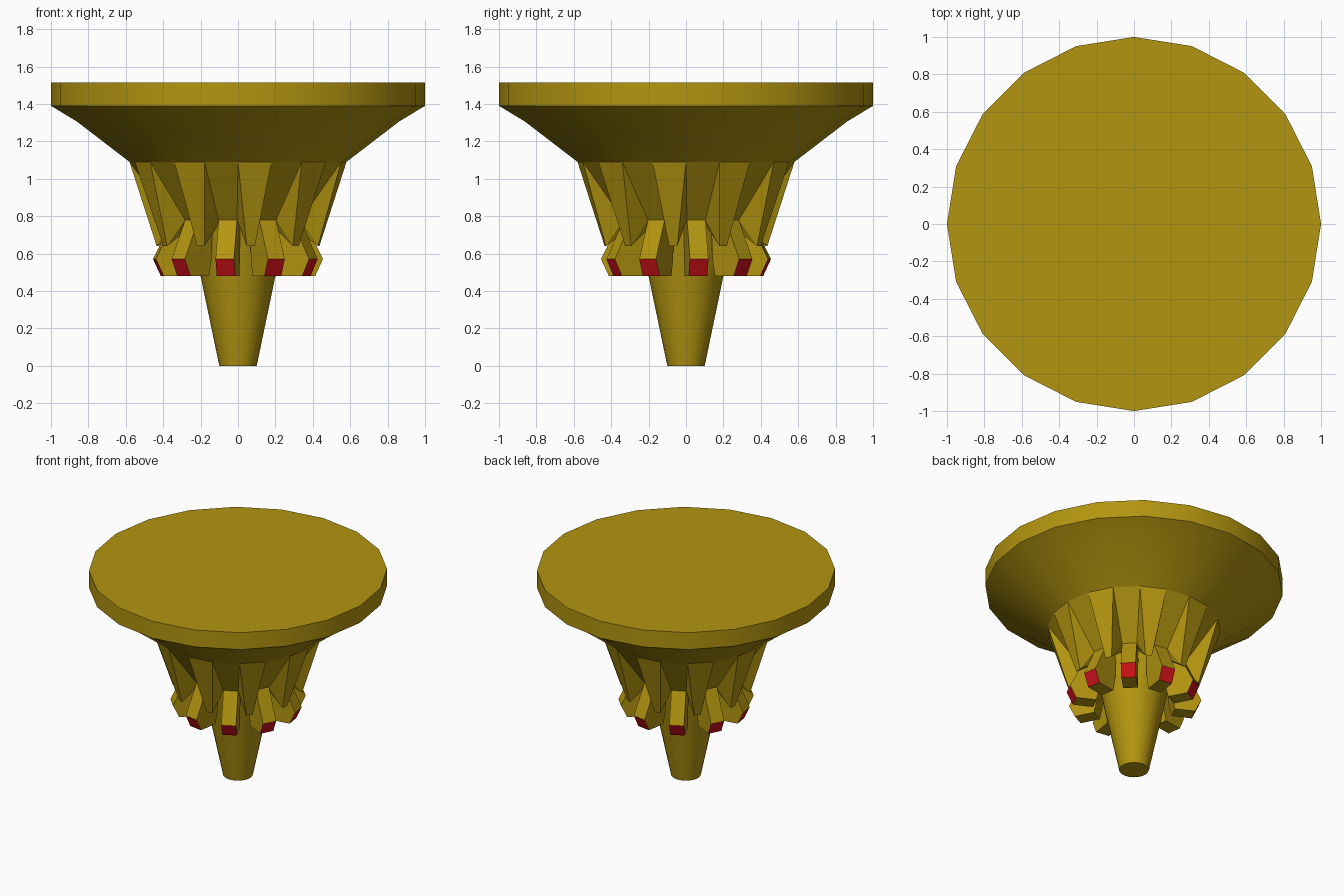
import bpy, bmesh
from math import sin, cos, radians
from mathutils import Vector

if "Cube" in bpy.data.objects:
    bpy.data.objects.remove(bpy.data.objects["Cube"])


def material(name, rgb):
    m = bpy.data.materials.new(name)
    m.diffuse_color = (*rgb, 1)
    m.use_nodes = True
    m.node_tree.nodes["Principled BSDF"].inputs["Base Color"].default_value = m.diffuse_color
    return m


GOLD = material("gold", (0.45, 0.30, 0.005))
RED = material("red", (0.62, 0.006, 0.01))


def finish(name, bm, mats, smooth=False):
    bmesh.ops.recalc_face_normals(bm, faces=bm.faces[:])
    me = bpy.data.meshes.new(name)
    bm.to_mesh(me)
    bm.free()
    ob = bpy.data.objects.new(name, me)
    bpy.context.collection.objects.link(ob)
    for m in mats:
        me.materials.append(m)
    if smooth:
        bpy.ops.object.select_all(action='DESELECT')
        ob.select_set(True)
        bpy.context.view_layer.objects.active = ob
        bpy.ops.object.shade_smooth_by_angle(angle=radians(30))
    return ob


def polar(r, side, z, deg):
    # point at distance r along a direction, shifted sideways
    a = radians(deg)
    return Vector((r * cos(a) - side * sin(a), r * sin(a) + side * cos(a), z))


def lathe(name, profile, n=20):
    bm = bmesh.new()
    rings = [[bm.verts.new(polar(r, 0, z, 360 * i / n)) for i in range(n)]
             for r, z in profile]
    for a, b in zip(rings, rings[1:]):
        for i in range(n):
            j = (i + 1) % n
            bm.faces.new((a[i], a[j], b[j], b[i]))
    bm.faces.new(rings[0])
    bm.faces.new(rings[-1])
    return finish(name, bm, [GOLD], True)


# Wide flared head and tapered stem
lathe("head", [(0.58, 1.09), (0.86, 1.305), (1.0, 1.39), (1.0, 1.515)])
lathe("stem", [(0.10, 0.0), (0.20, 0.48), (0.275, 0.84)])

# Crown: alternating long lobes and recessed facets below the head
bm = bmesh.new()
top = [bm.verts.new(polar(0.58, 0, 1.09, -90 + 18 * k)) for k in range(20)]
low, inner = [], []
for k in range(20):
    ang = -81 + 18 * k
    if k % 2 == 0:
        low.append([bm.verts.new(polar(0.437, s, 0.64, ang)) for s in (-0.022, 0.022)])
        inner.append(None)
    else:
        low.append([bm.verts.new(polar(0.35, s, 0.78, ang)) for s in (-0.05, 0.05)])
        inner.append([bm.verts.new(polar(0.24, s, 0.78, ang)) for s in (-0.05, 0.05)])
for k in range(20):
    n = (k + 1) % 20
    bm.faces.new((top[k], top[n], low[k][1], low[k][0]))      # outer facet
    bm.faces.new((top[n], low[n][0], low[k][1]))              # side wall
    if k % 2 == 0:                                            # lobe underside
        a, b = inner[k - 1][1], inner[n][0]
        bm.faces.new((low[k - 1][1], low[k][0], a))
        bm.faces.new((low[k][0], low[k][1], b, a))
        bm.faces.new((low[k][1], low[n][0], b))
    else:                                                     # recess underside
        bm.faces.new((low[k][0], low[k][1], inner[k][1], inner[k][0]))
bm.faces.new(top)
bm.faces.new([v for pair in inner if pair for v in pair])
finish("lobed_crown", bm, [GOLD])

# Ring of ten blocks with red lower outer faces
SECTION = [(0.35, 0.78), (0.452, 0.57), (0.41, 0.48),
           (0.27, 0.48), (0.25, 0.57), (0.24, 0.78)]
for i in range(10):
    ang = -63 + 36 * i
    bm = bmesh.new()
    a = [bm.verts.new(polar(r, -0.05, z, ang)) for r, z in SECTION]
    b = [bm.verts.new(polar(r, 0.05, z, ang)) for r, z in SECTION]
    bm.faces.new(a)
    bm.faces.new(b)
    for j in range(6):
        k = (j + 1) % 6
        f = bm.faces.new((a[j], a[k], b[k], b[j]))
        f.material_index = 1 if j == 1 else 0
    finish(f"light_block_{i + 1}", bm, [GOLD, RED])
